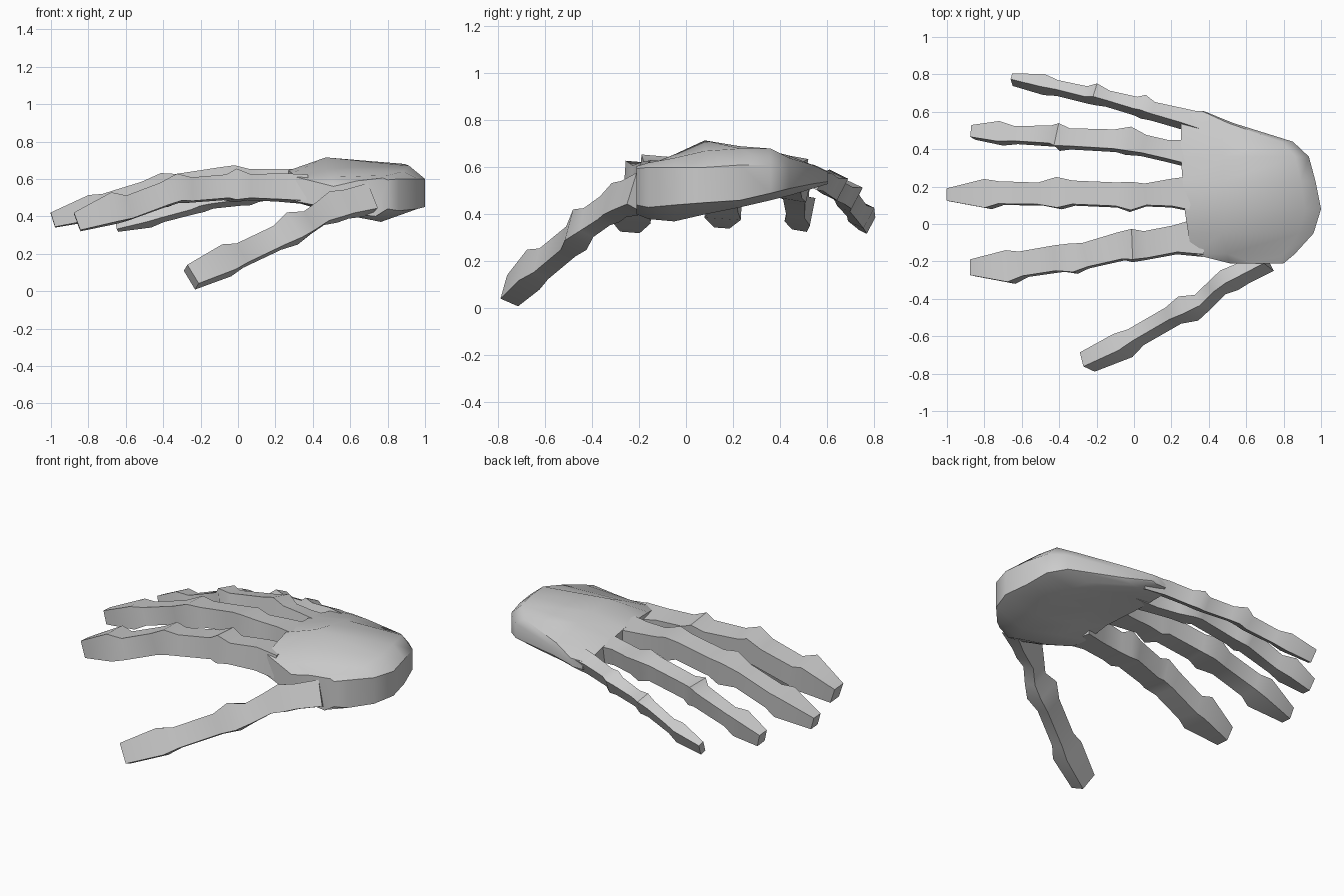
import bpy, bmesh, math
from mathutils import Vector

grey = bpy.data.materials.new("bone grey")
grey.diffuse_color = (0.6, 0.6, 0.6, 1)


def loft(name, rings, angle):
    """Skin a list of equal-length point rings and cap both ends."""
    bm = bmesh.new()
    vr = [[bm.verts.new(p) for p in r] for r in rings]
    n = len(rings[0])
    for a, b in zip(vr, vr[1:]):
        for i in range(n):
            j = (i + 1) % n
            bm.faces.new((a[i], a[j], b[j], b[i]))
    bm.faces.new(vr[0])
    bm.faces.new(vr[-1])
    bmesh.ops.recalc_face_normals(bm, faces=bm.faces)
    me = bpy.data.meshes.new(name)
    bm.to_mesh(me)
    bm.free()
    me.materials.append(grey)
    ob = bpy.data.objects.new(name, me)
    bpy.context.collection.objects.link(ob)
    bpy.ops.object.select_all(action='DESELECT')
    ob.select_set(True)
    bpy.context.view_layer.objects.active = ob
    bpy.ops.object.shade_smooth_by_angle(angle=math.radians(angle))


def finger(name, stations, roll=0):
    """Square bone chain: stations are (x, y, z, half width, half height)."""
    pts = [Vector(s[:3]) for s in stations]
    rings = []
    for i, (p, s) in enumerate(zip(pts, stations)):
        d = (pts[min(i + 1, len(pts) - 1)] - pts[max(i - 1, 0)]).normalized()
        side = d.cross(Vector((0, 0, 1))).normalized()
        up = side.cross(d)
        c, r = math.cos(math.radians(roll)), math.sin(math.radians(roll))
        side, up = side * c + up * r, up * c - side * r
        rings.append([p + side * (a * s[3]) + up * (b * s[4])
                      for a, b in ((-1, -1), (1, -1), (1, 1), (-1, 1))])
    loft(name, rings, 45)


# Four fingers, tip to knuckle
finger("index_finger", [
    (-.86, -.235, .37, .042, .05), (-.66, -.23, .445, .085, .08), (-.59, -.215, .445, .066, .063),
    (-.40, -.185, .515, .068, .063), (-.32, -.185, .55, .077, .073), (-.26, -.17, .54, .065, .063),
    (-.07, -.12, .555, .072, .063), (-.01, -.115, .565, .082, .083), (.06, -.115, .555, .072, .063),
    (.22, -.085, .555, .072, .07), (.36, -.07, .545, .10, .07)], 5)
finger("middle_finger", [
    (-.99, .155, .38, .033, .04), (-.78, .16, .445, .077, .067), (-.71, .165, .465, .06, .053),
    (-.50, .16, .53, .058, .053), (-.40, .165, .555, .082, .072), (-.32, .165, .565, .063, .058),
    (-.09, .155, .60, .063, .058), (-.02, .145, .595, .076, .073), (.06, .155, .595, .058, .053),
    (.20, .165, .59, .073, .058), (.36, .16, .59, .10, .058)], 4)
finger("ring_finger", [
    (-.86, .49, .37, .032, .042), (-.71, .485, .42, .055, .062), (-.63, .475, .435, .04, .048),
    (-.43, .47, .505, .048, .052), (-.40, .465, .525, .062, .067), (-.34, .455, .53, .048, .053),
    (-.10, .445, .575, .052, .053), (-.03, .445, .58, .066, .068), (.05, .42, .57, .05, .053),
    (.18, .39, .575, .05, .053), (.36, .37, .575, .075, .053)], 10)
finger("little_finger", [
    (-.65, .772, .36, .018, .04), (-.48, .745, .40, .038, .05), (-.41, .727, .415, .028, .039),
    (-.25, .69, .46, .031, .042), (-.20, .693, .485, .04, .052), (-.14, .67, .49, .03, .04),
    (.01, .63, .51, .036, .042), (.05, .627, .525, .047, .052), (.10, .603, .53, .036, .042),
    (.25, .565, .555, .042, .042), (.38, .53, .56, .05, .04)], 25)

# Thumb, tip to base
finger("thumb", [
    (-.25, -.738, .075, .042, .06), (-.06, -.65, .165, .05, .078), (.01, -.605, .19, .036, .06),
    (.21, -.49, .285, .036, .06), (.29, -.452, .335, .052, .08), (.37, -.415, .365, .034, .058),
    (.44, -.345, .415, .032, .06), (.51, -.30, .45, .04, .078), (.58, -.265, .465, .036, .07),
    (.70, -.19, .49, .05, .075)], 25)

# Palm slices across y:
# y, finger edge x, middle x, wrist x, then z of: front top, middle top, back top,
# wrist upper, wrist lower, back bottom, middle bottom, front bottom
slices = [
    (-.21, .51, .64, .80, .56, .59, .605, .595, .44, .40, .41, .44),
    (-.16, .31, .50, .86, .61, .61, .62, .60, .43, .38, .42, .48),
    (-.05, .29, .47, .96, .63, .655, .64, .60, .44, .37, .44, .48),
    (.08, .27, .47, 1.0, .645, .715, .67, .60, .45, .40, .46, .52),
    (.23, .26, .48, .97, .645, .69, .68, .61, .46, .43, .48, .52),
    (.36, .25, .48, .935, .63, .67, .68, .61, .49, .46, .49, .52),
    (.44, .25, .47, .85, .62, .65, .64, .60, .51, .48, .50, .52),
    (.54, .25, .36, .53, .595, .61, .61, .58, .53, .51, .51, .52),
    (.605, .28, .31, .37, .58, .58, .58, .57, .54, .53, .53, .53)]
rings = []
for y, xf, xm, xb, *z in slices:
    back = xb - (xb - xm) * .16
    low = xb - (xb - xm) * .4
    xs = (xf, xm, back, xb, xb, low, xm, xf)
    rings.append([(x, y, h) for x, h in zip(xs, z)])
loft("palm", rings, 40)
